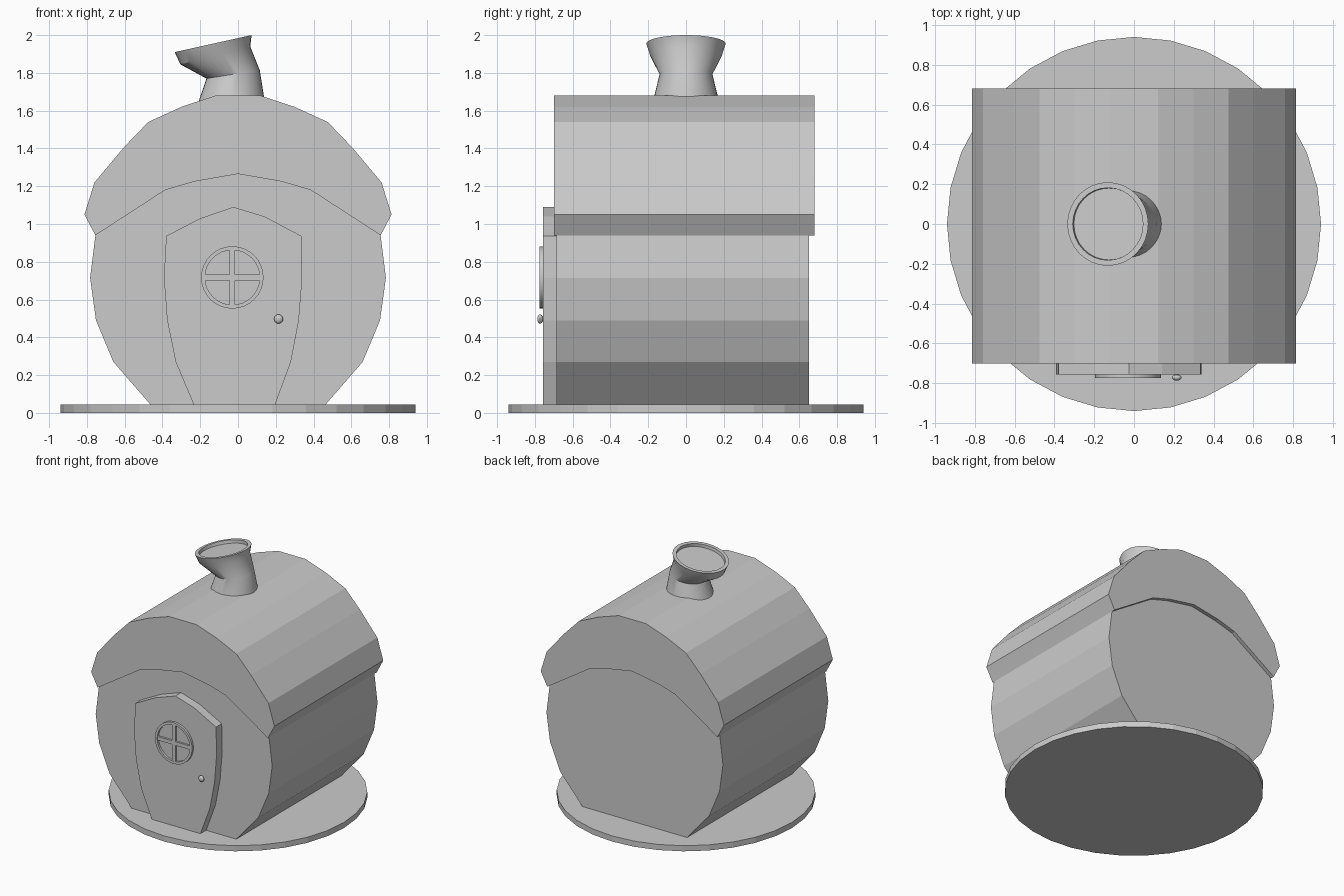
import bpy, bmesh, math
from mathutils import Vector

if "Cube" in bpy.data.objects:
    bpy.data.objects.remove(bpy.data.objects["Cube"])


def make_object(name, bm, smooth=False):
    bmesh.ops.recalc_face_normals(bm, faces=bm.faces)
    mesh = bpy.data.meshes.new(name)
    bm.to_mesh(mesh)
    bm.free()
    obj = bpy.data.objects.new(name, mesh)
    bpy.context.collection.objects.link(obj)
    if smooth:
        bpy.ops.object.select_all(action='DESELECT')
        obj.select_set(True)
        bpy.context.view_layer.objects.active = obj
        bpy.ops.object.shade_smooth_by_angle(angle=math.radians(30))
    return obj


def extrude_profile(name, points, y0, y1):
    """Solid slab from an x/z outline, running from y0 to y1."""
    bm = bmesh.new()
    face = bm.faces.new([bm.verts.new((x, y0, z)) for x, z in points])
    geom = bmesh.ops.extrude_face_region(bm, geom=[face], use_keep_orig=True)["geom"]
    moved = [v for v in geom if isinstance(v, bmesh.types.BMVert)]
    bmesh.ops.translate(bm, verts=moved, vec=(0, y1 - y0, 0))
    return make_object(name, bm)


def mirrored(half):
    """Complete an outline from its right half (points on x=0 stay single)."""
    return half + [(-x, z) for x, z in reversed(half) if x > 0]


def loft(name, rings, cap=True, closed=False, smooth=True):
    bm = bmesh.new()
    loops = [[bm.verts.new(p) for p in ring] for ring in rings]
    pairs = list(zip(loops, loops[1:]))
    if closed:
        pairs.append((loops[-1], loops[0]))
    n = len(loops[0])
    for a, b in pairs:
        for i in range(n):
            j = (i + 1) % n
            bm.faces.new((a[i], a[j], b[j], b[i]))
    if cap:
        bm.faces.new(loops[0])
        bm.faces.new(loops[-1])
    return make_object(name, bm, smooth)


def circle(center, u, v, n=32):
    c, u, v = Vector(center), Vector(u), Vector(v)
    return [c + u * math.cos(t) + v * math.sin(t)
            for t in (2 * math.pi * i / n for i in range(n))]


# Round base plate
loft("base_plate", [circle((0, 0, z), (0.94, 0, 0), (0, 0.94, 0)) for z in (0, 0.045)],
     smooth=False)

# Barrel-shaped house body, its top tucked into the roof
body = [(0.46, 0.04), (0.66, 0.27), (0.752, 0.49), (0.783, 0.715), (0.755, 0.94),
        (0.385, 1.20), (0.23, 1.245), (0, 1.285)]
extrude_profile("house_body", mirrored(body), -0.685, 0.65)

# Roof with arched underside
roof = [(0.755, 0.94), (0.813, 1.05), (0.76, 1.22), (0.605, 1.405),
        (0.475, 1.54), (0.30, 1.62), (0.12, 1.68)]
arch = [(-0.385, 1.18), (-0.23, 1.225), (0, 1.265), (0.23, 1.225), (0.385, 1.18)]
extrude_profile("roof", mirrored(roof) + arch, -0.70, 0.68)

# Crooked door
door = [(-0.235, 0.045), (-0.33, 0.27), (-0.375, 0.49), (-0.392, 0.715), (-0.38, 0.937),
        (-0.20, 1.03), (-0.025, 1.09), (0.14, 1.04), (0.335, 0.937), (0.34, 0.715),
        (0.322, 0.49), (0.28, 0.27), (0.197, 0.045)]
extrude_profile("door", door, -0.757, -0.68)

# Door window: round frame and crossed bars
wx, wz = -0.03, 0.717
loft("window_frame", [circle((wx, y, wz), (r, 0, 0), (0, 0, r))
                      for r, y in ((0.165, -0.75), (0.165, -0.775),
                                   (0.145, -0.775), (0.145, -0.75))],
     cap=False, closed=True)
for name, hx, hz in (("window_bar_upright", 0.015, 0.148), ("window_bar_across", 0.148, 0.015)):
    corners = [(wx + sx * hx, wz + sz * hz) for sx, sz in ((-1, -1), (1, -1), (1, 1), (-1, 1))]
    extrude_profile(name, corners, -0.773 if hx < hz else -0.7725, -0.75)

# Door knob on a short stem
loft("knob_stem", [circle((0.215, y, 0.497), (0.012, 0, 0), (0, 0, 0.012), 12)
                   for y in (-0.75, -0.768)])
bm = bmesh.new()
bmesh.ops.create_uvsphere(bm, u_segments=16, v_segments=10, radius=0.024)
bmesh.ops.scale(bm, verts=bm.verts, vec=(1, 0.65, 1))
bmesh.ops.translate(bm, verts=bm.verts, vec=(0.215, -0.772, 0.497))
make_object("door_knob", bm, True)


# Bent chimney pot: rings given by left and right ends (x, z) and half width in y
def pot_ring(left, right, half_y):
    mid = ((left[0] + right[0]) / 2, 0, (left[1] + right[1]) / 2)
    u = ((right[0] - left[0]) / 2, 0, (right[1] - left[1]) / 2)
    return circle(mid, u, (0, half_y, 0))


loft("chimney", [pot_ring(*r) for r in (
    ((-0.215, 1.63), (0.14, 1.66), 0.176),
    ((-0.167, 1.77), (0.115, 1.815), 0.14),
    ((-0.305, 1.845), (0.065, 1.94), 0.19),
    ((-0.335, 1.91), (0.072, 2.0), 0.21),
    ((-0.308, 1.916), (0.045, 1.994), 0.182),
    ((-0.302, 1.892), (0.049, 1.97), 0.18))])
